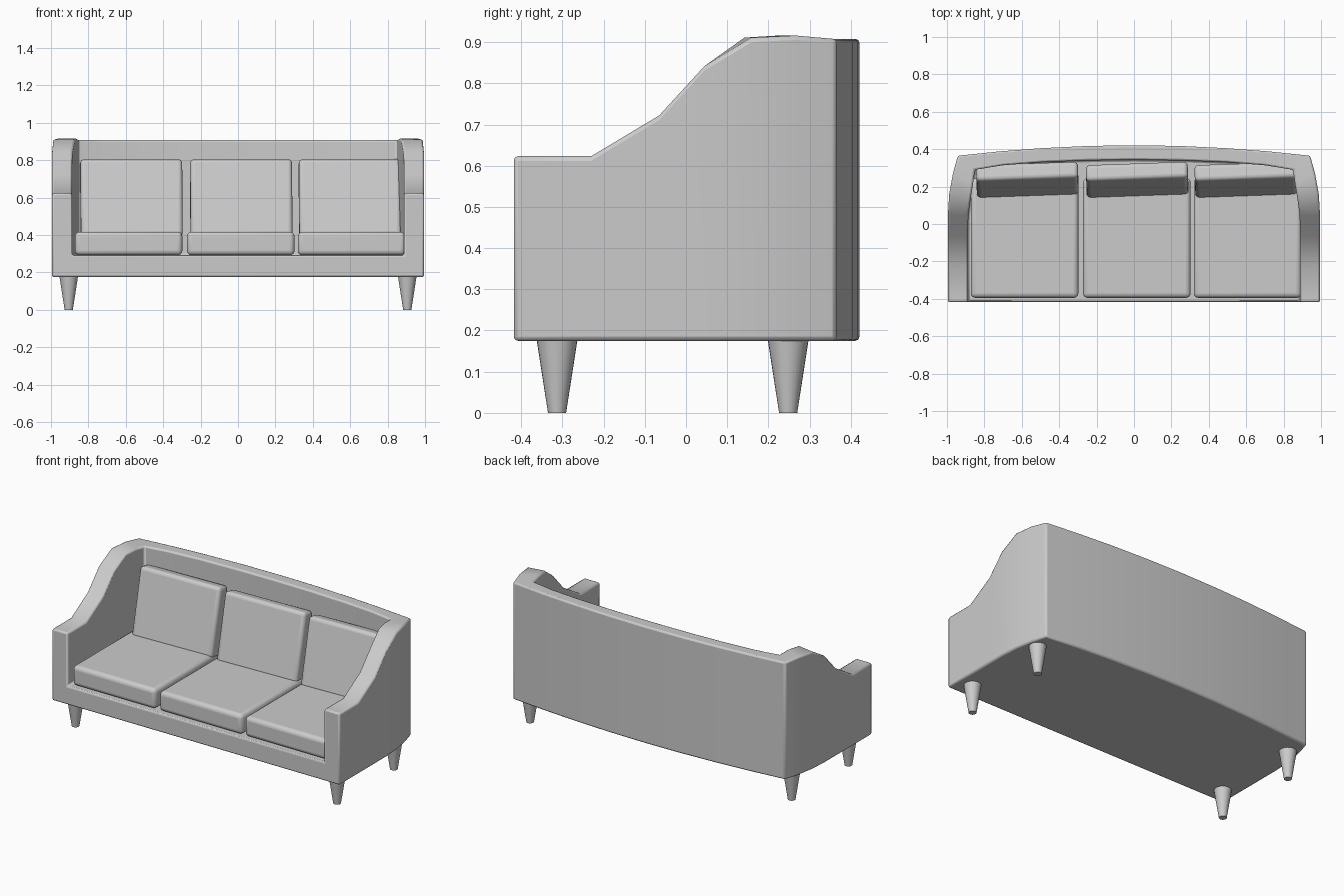
import bpy, bmesh
from math import radians
from mathutils import Matrix

cube = bpy.data.objects.get("Cube")
if cube:
    bpy.data.objects.remove(cube, do_unlink=True)

grey = bpy.data.materials.new("grey_fabric")
grey.use_nodes = True
GREY = (0.6, 0.6, 0.6, 1)
grey.diffuse_color = GREY
grey.node_tree.nodes["Principled BSDF"].inputs["Base Color"].default_value = GREY


def finish(name, bm, bevel=0, segments=2):
    """Turn a bmesh into a smooth-shaded object with softened edges."""
    bmesh.ops.recalc_face_normals(bm, faces=bm.faces)
    mesh = bpy.data.meshes.new(name)
    bm.to_mesh(mesh)
    bm.free()
    mesh.materials.append(grey)
    ob = bpy.data.objects.new(name, mesh)
    bpy.context.collection.objects.link(ob)
    if bevel:
        mod = ob.modifiers.new("soft_edges", 'BEVEL')
        mod.width, mod.segments = bevel, segments
        mod.limit_method, mod.angle_limit = 'ANGLE', radians(40)
    bpy.ops.object.select_all(action='DESELECT')
    ob.select_set(True)
    bpy.context.view_layer.objects.active = ob
    bpy.ops.object.shade_smooth_by_angle(angle=radians(35))
    return ob


def cushion(name, size, matrix, bevel):
    bm = bmesh.new()
    bmesh.ops.create_cube(bm, size=1)
    bmesh.ops.scale(bm, vec=size, verts=bm.verts)
    bmesh.ops.transform(bm, matrix=matrix, verts=bm.verts)
    return finish(name, bm, bevel, 4)


# Shell: one wall swept round the arm and back, with a seat deck inside
BOTTOM, DECK = 0.175, 0.292
# outer x, outer y, inner x, inner y, top z, from the arm front to the back centre
half = [
    (0.995, -0.418, 0.887, -0.418, 0.623),
    (0.995, -0.23, 0.887, -0.23, 0.623),
    (0.995, -0.065, 0.887, -0.065, 0.722),
    (0.995, 0.045, 0.886, 0.045, 0.842),
    (0.988, 0.16, 0.873, 0.14, 0.911),
    (0.968, 0.27, 0.86, 0.22, 0.916),
    (0.942, 0.365, 0.85, 0.29, 0.908),
    (0.72, 0.388, 0.7, 0.314, 0.908),
    (0.5, 0.405, 0.5, 0.33, 0.908),
    (0.25, 0.417, 0.25, 0.34, 0.908),
    (0, 0.421, 0, 0.343, 0.908),
]
stations = half + [(-a, b, -c, d, z) for a, b, c, d, z in reversed(half[:-1])]
bm = bmesh.new()
rings = [[bm.verts.new(p) for p in ((xo, yo, BOTTOM), (xo, yo, z), (xi, yi, z), (xi, yi, DECK))]
         for xo, yo, xi, yi, z in stations]
for a, b in zip(rings, rings[1:]):
    for k in range(3):
        bm.faces.new((a[k], b[k], b[k + 1], a[k + 1]))
bm.faces.new([r[0] for r in rings])
bm.faces.new([r[3] for r in rings])
bm.faces.new(rings[0] + rings[-1][::-1])
finish("sofa_shell", bm, 0.01, 2)

# Three seat cushions and three leaning back cushions
places = (("right", -0.585, -0.57), ("middle", 0.015, 0.017), ("left", 0.607, 0.598))
for side, seat_x, back_x in places:
    cushion(side + "_seat_cushion", (0.575, 0.64, 0.125),
            Matrix.Translation((seat_x, -0.075, 0.354)), 0.025)
    lean = Matrix.Rotation(radians(2), 4, 'Z') @ Matrix.Rotation(radians(-13), 4, 'X')
    cushion(side + "_back_cushion", (0.545, 0.09, 0.42),
            Matrix.Translation((back_x, 0.237, 0.595)) @ lean, 0.022)

# Four tapered legs
for x, side in ((-0.905, "right"), (0.905, "left")):
    for y, end in ((-0.313, "front"), (0.248, "back")):
        bm = bmesh.new()
        bmesh.ops.create_cone(bm, cap_ends=True, segments=24, radius1=0.022, radius2=0.05,
                              depth=0.18, matrix=Matrix.Translation((x, y, 0.09)))
        finish(f"{end}_{side}_leg", bm)
